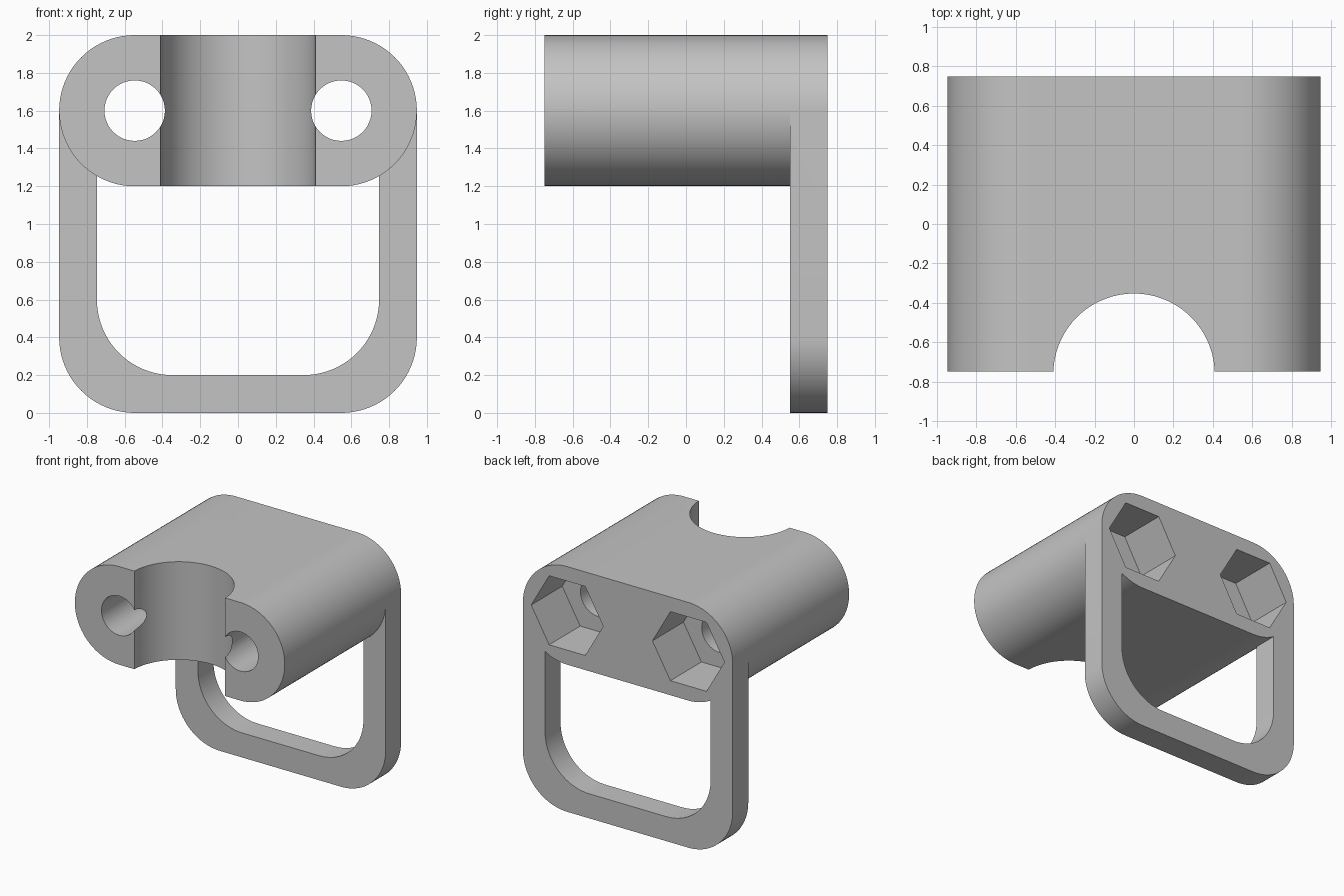
import bpy, bmesh
from math import sin, cos, pi, radians
from mathutils import Matrix

cube = bpy.data.objects.get("Cube")
if cube:
    bpy.data.objects.remove(cube, do_unlink=True)

HALF_W = 0.947
R = 0.4
SIDE = HALF_W - R       # x of the hole and corner centres
HOLE_Z = 1.6
BACK, FRONT = 0.75, -0.75

grey = bpy.data.materials.new("plain grey")
grey.use_nodes = True
grey.diffuse_color = (0.55, 0.55, 0.55, 1)
grey.node_tree.nodes["Principled BSDF"].inputs["Base Color"].default_value = grey.diffuse_color


def arc(cx, cz, r, start, end, n=20):
    """Points along an arc, angles in degrees."""
    angles = [radians(start + (end - start) * i / n) for i in range(n + 1)]
    return [(cx + r * cos(a), cz + r * sin(a)) for a in angles]


def finish(name, bm):
    bmesh.ops.recalc_face_normals(bm, faces=bm.faces)
    mesh = bpy.data.meshes.new(name)
    bm.to_mesh(mesh)
    bm.free()
    obj = bpy.data.objects.new(name, mesh)
    bpy.context.collection.objects.link(obj)
    mesh.materials.append(grey)
    return obj


def extrude_profile(name, points, y0, y1):
    """Extrude an x-z outline along y."""
    bm = bmesh.new()
    face = bm.faces.new([bm.verts.new((x, y0, z)) for x, z in points])
    result = bmesh.ops.extrude_face_region(bm, geom=[face])
    verts = [v for v in result["geom"] if isinstance(v, bmesh.types.BMVert)]
    bmesh.ops.translate(bm, verts=verts, vec=(0, y1 - y0, 0))
    return finish(name, bm)


def combine(target, tool, operation):
    """Apply an exact boolean and discard the tool."""
    tool.hide_render = True
    mod = target.modifiers.new(operation.lower(), 'BOOLEAN')
    mod.operation = operation
    mod.solver = 'EXACT'
    mod.object = tool
    bpy.context.view_layer.objects.active = target
    bpy.ops.object.modifier_apply(modifier=mod.name)
    bpy.data.objects.remove(tool, do_unlink=True)


# Clamp block with fully rounded sides
block = extrude_profile(
    "clamp_block_with_loop",
    arc(SIDE, HOLE_Z, R, -90, 90, 40) + arc(-SIDE, HOLE_Z, R, 90, 270, 40),
    FRONT, BACK)

# Hanging strap loop, flush with the back
inner = HALF_W - 0.2
outline = [(-HALF_W, HOLE_Z)]
outline += arc(-SIDE, R, R, 180, 270) + arc(SIDE, R, R, 270, 360)
outline += [(HALF_W, HOLE_Z), (inner, HOLE_Z)]
outline += arc(inner - R, 0.6, R, 0, -90) + arc(R - inner, 0.6, R, -90, -180)
outline += [(-inner, HOLE_Z)]
combine(block, extrude_profile("strap_loop", outline, 0.55, BACK), 'UNION')

# Bolt holes and hexagonal nut pockets
for side in (-1, 1):
    x = side * SIDE
    hole = extrude_profile("bolt_hole", arc(x, HOLE_Z, 0.16, 0, 360, 48)[:-1], -1, 1)
    combine(block, hole, 'DIFFERENCE')
    pocket = extrude_profile("nut_pocket", arc(x, HOLE_Z, 0.325, 0, 360, 6)[:-1], 0.35, 1)
    combine(block, pocket, 'DIFFERENCE')

# Vertical half-round groove in the front
bm = bmesh.new()
bmesh.ops.create_cone(bm, cap_ends=True, segments=72, radius1=0.41, radius2=0.41,
                      depth=2, matrix=Matrix.Translation((0, -0.763, HOLE_Z)))
combine(block, finish("pipe_groove", bm), 'DIFFERENCE')

# Smooth curves, sharp edges
bpy.ops.object.select_all(action='DESELECT')
block.select_set(True)
bpy.context.view_layer.objects.active = block
bpy.ops.object.shade_smooth_by_angle(angle=radians(30))
